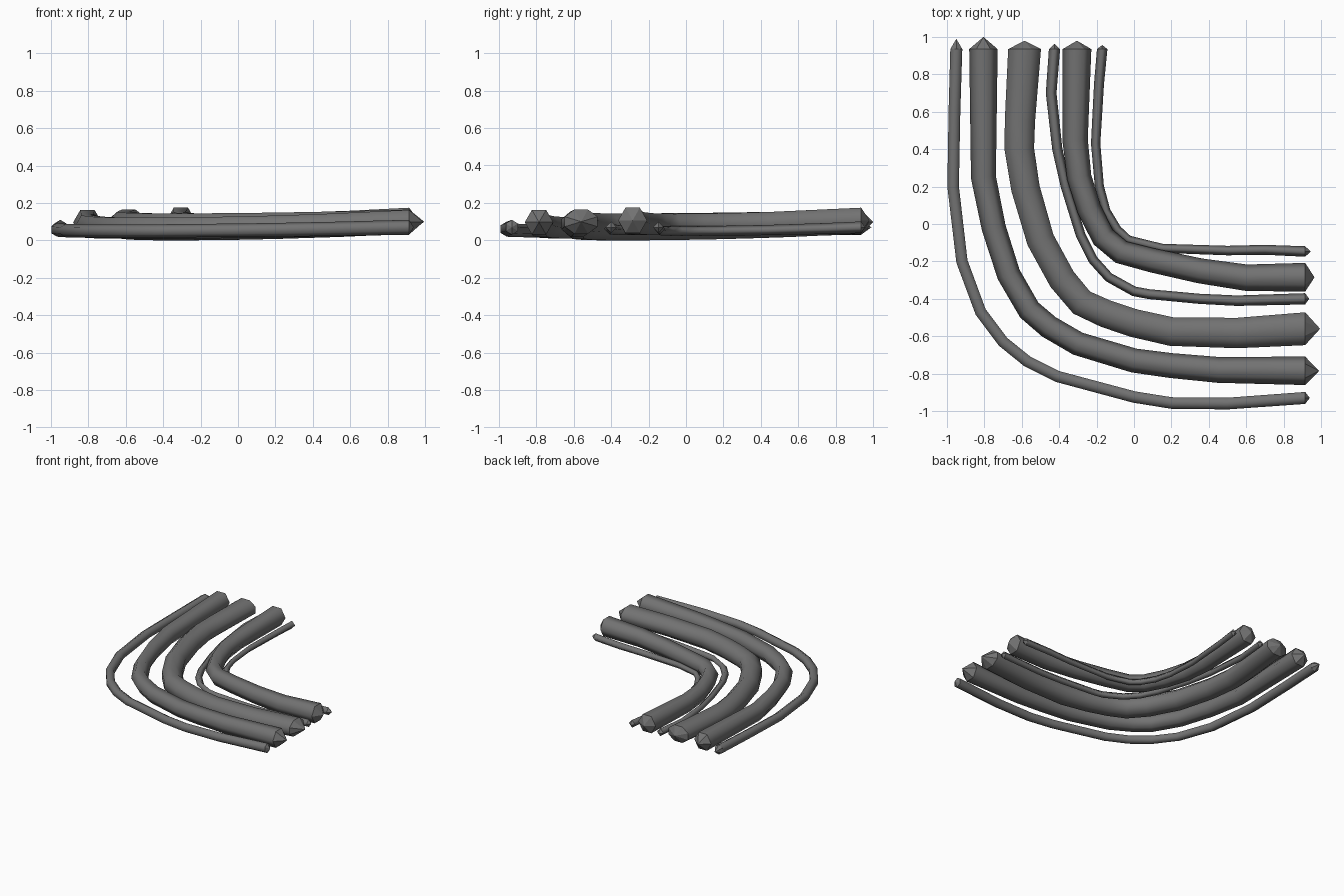
import bpy
import bmesh
import math
from mathutils import Vector

cube = bpy.data.objects.get("Cube")
if cube:
    bpy.data.objects.remove(cube, do_unlink=True)

# One dull grey rubber for every cable
rubber = bpy.data.materials.new("dark grey rubber")
rubber.use_nodes = True
grey = (0.17, 0.17, 0.17, 1)
rubber.diffuse_color = grey
rubber.node_tree.nodes["Principled BSDF"].inputs["Base Color"].default_value = grey

BACK_END, RIGHT_END = 0.935, 0.915


def mix(middle, end, weight):
    return middle + (end - middle) * weight


def cable(name, back_x, right_y, bend, sides, turn, radius, height, level, tips):
    """Sweep a polygon along a bent path and close both ends with points.
    radius, height and level are (middle, end) pairs."""
    path = [Vector((back_x, BACK_END)), *map(Vector, bend), Vector((RIGHT_END, right_y))]
    lengths = [0.0]
    for a, b in zip(path, path[1:]):
        lengths.append(lengths[-1] + (b - a).length)

    bm = bmesh.new()
    rings = []
    last = len(path) - 1
    for i, point in enumerate(path):
        if i == 0:
            along = Vector((0, -1))
        elif i == last:
            along = Vector((1, 0))
        else:
            along = ((point - path[i - 1]).normalized()
                     + (path[i + 1] - point).normalized()).normalized()
        across = Vector((along.y, -along.x))
        weight = (2 * lengths[i] / lengths[-1] - 1) ** 2
        r, h, z = (mix(*pair, weight) for pair in (radius, height, level))
        ring = []
        for k in range(sides):
            angle = math.tau * k / sides + turn
            p = point + across * r * math.cos(angle)
            ring.append(bm.verts.new((p.x, p.y, z + h * math.sin(angle))))
        rings.append(ring)

    # Tube walls are smooth
    for a, b in zip(rings, rings[1:]):
        for k in range(sides):
            n = (k + 1) % sides
            bm.faces.new((a[k], a[n], b[n], b[k])).smooth = True

    # Faceted pointed ends
    back_tip = bm.verts.new((back_x, BACK_END + tips[0], level[1]))
    right_tip = bm.verts.new((RIGHT_END + tips[1], right_y, level[1]))
    for ring, tip in ((rings[0], back_tip), (rings[-1], right_tip)):
        for k in range(sides):
            bm.faces.new((ring[k], ring[(k + 1) % sides], tip))
        for k in range(sides):
            bm.edges.get((ring[k], ring[(k + 1) % sides])).smooth = False
    bmesh.ops.recalc_face_normals(bm, faces=bm.faces)

    mesh = bpy.data.meshes.new(name)
    bm.to_mesh(mesh)
    bm.free()
    mesh.materials.append(rubber)
    obj = bpy.data.objects.new(name, mesh)
    bpy.context.collection.objects.link(obj)


# Thin cable around the outside of the bend
cable("outer_thin_cable", -.95, -.93,
      [(-.96, .6), (-.967, .2), (-.92, -.2), (-.82, -.47), (-.7, -.63),
       (-.57, -.735), (-.41, -.815), (0, -.925), (.2, -.957), (.5, -.96)],
      sides=6, turn=math.pi / 6, radius=(.035, .037), height=(.035, .04),
      level=(.05, .07), tips=(.055, .025))

# Three thick cables
cable("outer_thick_cable", -.805, -.785,
      [(-.805, .25), (-.75, -.02), (-.67, -.27), (-.56, -.46), (-.455, -.55),
       (-.3, -.64), (0, -.73), (.2, -.757), (.45, -.78)],
      sides=6, turn=0, radius=(.063, .076), height=(.065, .076),
      level=(.065, .097), tips=(.065, .075))

cable("middle_thick_cable", -.585, -.56,
      [(-.61, .55), (-.613, .4), (-.58, .19), (-.5, -.085), (-.385, -.295),
       (-.28, -.42), (-.15, -.48), (0, -.53), (.2, -.575), (.55, -.583)],
      sides=8, turn=math.pi / 8, radius=(.08, .095), height=(.078, .07),
      level=(.072, .1), tips=(.045, .08))

cable("inner_thick_cable", -.305, -.285,
      [(-.315, .45), (-.293, .25), (-.24, .08), (-.165, -.07), (-.07, -.15),
       (.1, -.195), (.35, -.25), (.6, -.287)],
      sides=6, turn=0, radius=(.064, .077), height=(.066, .078),
      level=(.085, .107), tips=(.045, .05))

# Two thin diamond-section cables between and inside them
cable("middle_thin_cable", -.425, -.4,
      [(-.443, .7), (-.41, .4), (-.365, .2), (-.285, -.06), (-.22, -.19),
       (-.135, -.285), (0, -.36), (.08, -.375), (.35, -.4), (.55, -.41)],
      sides=4, turn=0, radius=(.026, .03), height=(.027, .031),
      level=(.055, .07), tips=(.028, .022))

cable("inner_thin_cable", -.17, -.147,
      [(-.187, .75), (-.205, .43), (-.185, .2), (-.15, .07), (-.09, -.03),
       (-.03, -.085), (.15, -.13), (.5, -.142), (.7, -.138)],
      sides=4, turn=0, radius=(.024, .028), height=(.026, .031),
      level=(.05, .07), tips=(.022, .03))
